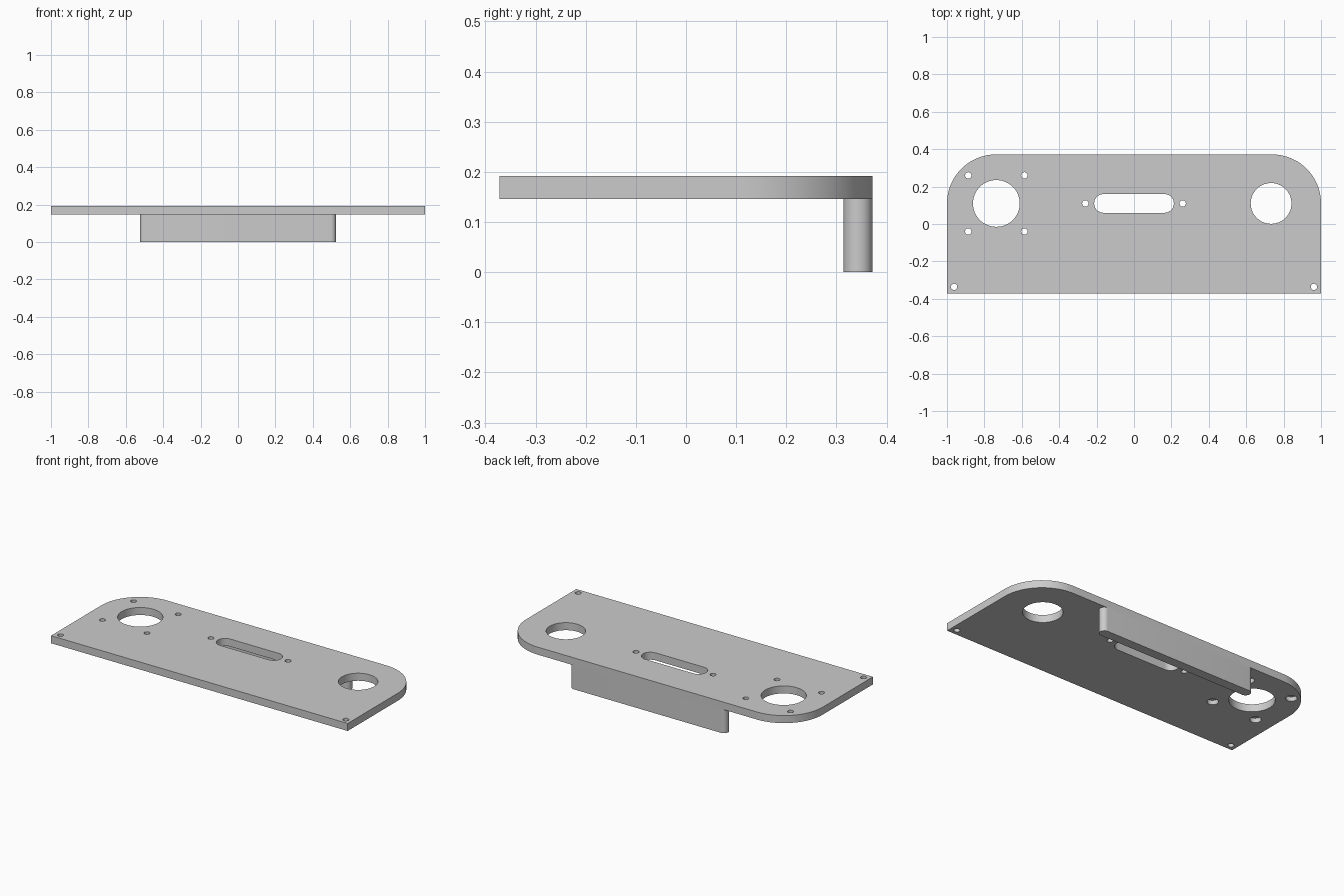
import bpy, bmesh
from math import pi, cos, sin

cube = bpy.data.objects.get("Cube")
if cube:
    bpy.data.objects.remove(cube, do_unlink=True)

PLATE_BOTTOM, PLATE_TOP = 0.146, 0.192
HALF_DEPTH = 0.372
HOLE_Y = 0.11
CORNER_R = HALF_DEPTH - HOLE_Y

grey = bpy.data.materials.new("plain grey")
grey.use_nodes = True
grey.diffuse_color = (0.6, 0.6, 0.6, 1)
grey.node_tree.nodes["Principled BSDF"].inputs["Base Color"].default_value = (0.6, 0.6, 0.6, 1)


def arc(x, y, r, start, end, steps):
    """Points along an arc, angles in half turns."""
    angles = [pi * (start + (end - start) * i / steps) for i in range(steps + 1)]
    return [(x + r * cos(a), y + r * sin(a)) for a in angles]


def circle(x, y, r, steps=48):
    return arc(x, y, r, 0, 2, steps)[:-1]


def stadium(half_length, y, r):
    """Slot outline with full round ends."""
    c = half_length - r
    return arc(c, y, r, -0.5, 0.5, 20) + arc(-c, y, r, 0.5, 1.5, 20)


def prism(name, outlines, bottom, top):
    """Extrude closed outlines between two heights."""
    bm = bmesh.new()
    for points in outlines:
        face = bm.faces.new([bm.verts.new((x, y, bottom)) for x, y in points])
        moved = bmesh.ops.extrude_face_region(bm, geom=[face], use_keep_orig=True)["geom"]
        verts = [g for g in moved if isinstance(g, bmesh.types.BMVert)]
        bmesh.ops.translate(bm, verts=verts, vec=(0, 0, top - bottom))
    bmesh.ops.recalc_face_normals(bm, faces=bm.faces)
    mesh = bpy.data.meshes.new(name)
    bm.to_mesh(mesh)
    bm.free()
    mesh.materials.append(grey)
    obj = bpy.data.objects.new(name, mesh)
    bpy.context.collection.objects.link(obj)
    return obj


def activate(obj):
    bpy.ops.object.select_all(action="DESELECT")
    obj.select_set(True)
    bpy.context.view_layer.objects.active = obj


def cut(obj, cutter):
    """Subtract the cutter and remove it."""
    cutter.hide_render = True
    mod = obj.modifiers.new("cut", "BOOLEAN")
    mod.operation = "DIFFERENCE"
    mod.solver = "EXACT"
    mod.object = cutter
    activate(obj)
    bpy.ops.object.modifier_apply(modifier=mod.name)
    bpy.data.objects.remove(cutter, do_unlink=True)


# Top plate with two large rounded rear corners
cx = 1 - CORNER_R
outline = [(-1, -HALF_DEPTH), (1, -HALF_DEPTH)]
outline += arc(cx, HOLE_Y, CORNER_R, 0, 0.5, 24) + arc(-cx, HOLE_Y, CORNER_R, 0.5, 1, 24)
plate = prism("top_plate", [outline], PLATE_BOTTOM, PLATE_TOP)

# Through holes: two large openings, slot, and screw holes
SCREW_R = 0.017
mounts = [(-0.736 + sx * 0.15, HOLE_Y + sy * 0.15) for sx in (-1, 1) for sy in (-1, 1)]
screws = mounts + [(s * 0.26, HOLE_Y) for s in (-1, 1)] + [(s * 0.962, -0.336) for s in (-1, 1)]
holes = [circle(-0.736, HOLE_Y, 0.125, 64), circle(0.733, HOLE_Y, 0.109, 64),
         stadium(0.213, HOLE_Y, 0.05)]
holes += [circle(x, y, SCREW_R, 24) for x, y in screws]
cut(plate, prism("hole_cutter", holes, PLATE_BOTTOM - 0.05, PLATE_TOP + 0.05))

# Wider recesses under the four mounting holes
recesses = [circle(x, y, 0.031, 32) for x, y in mounts]
cut(plate, prism("recess_cutter", recesses, PLATE_BOTTOM - 0.05, PLATE_BOTTOM + 0.027))

# Rear rib with round ends, hanging below the plate
RIB_R = 0.029
rib = prism("rear_rib", [stadium(0.525, HALF_DEPTH - RIB_R, RIB_R)], 0, PLATE_BOTTOM)

for part in (plate, rib):
    activate(part)
    bpy.ops.object.shade_smooth_by_angle(angle=pi / 6)
